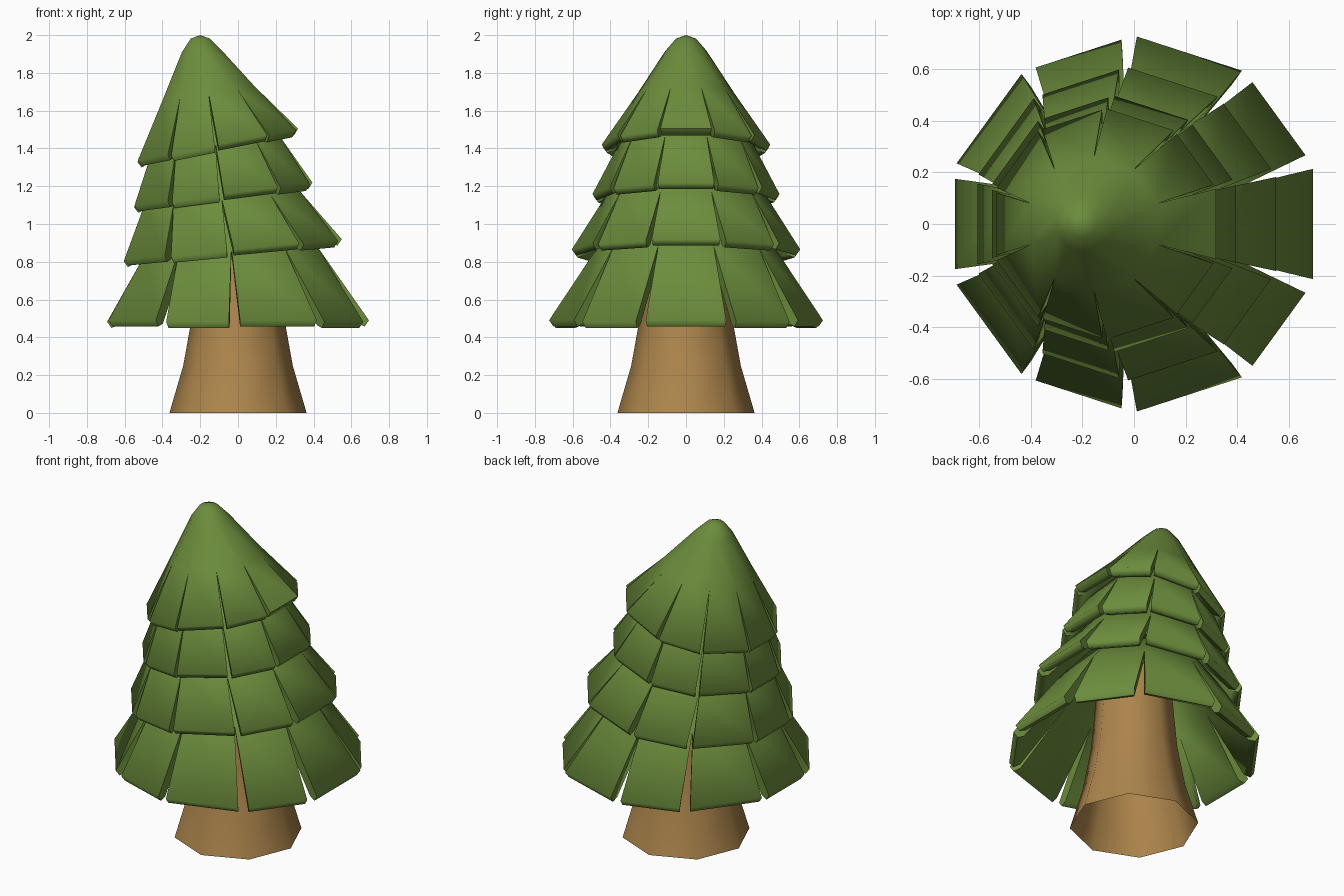
import bpy, bmesh, math
from mathutils import Vector

if "Cube" in bpy.data.objects:
    bpy.data.objects.remove(bpy.data.objects["Cube"])


def material(name, rgb):
    m = bpy.data.materials.new(name)
    m.diffuse_color = (*rgb, 1)
    m.use_nodes = True
    m.node_tree.nodes["Principled BSDF"].inputs["Base Color"].default_value = m.diffuse_color
    return m


GREEN = material("leaf green", (0.15, 0.265, 0.045))
BROWN = material("bark brown", (0.42, 0.235, 0.072))
FULL = math.tan(math.pi / 10)      # half width of a decagon side per unit radius


def finish(bm, name, mat, angle):
    bmesh.ops.remove_doubles(bm, verts=bm.verts, dist=0.0005)
    bmesh.ops.recalc_face_normals(bm, faces=bm.faces)
    me = bpy.data.meshes.new(name)
    bm.to_mesh(me)
    bm.free()
    me.materials.append(mat)
    ob = bpy.data.objects.new(name, me)
    bpy.context.collection.objects.link(ob)
    bpy.ops.object.select_all(action='DESELECT')
    ob.select_set(True)
    bpy.context.view_layer.objects.active = ob
    bpy.ops.object.shade_smooth_by_angle(angle=math.radians(angle))
    return ob


def branch_layer(name, wide_w, narrow_w, rings):
    """Hollow ten-sided skirt. Rings (centre x, radius, z, tilt) run from top
    to tip; the branches split apart below the second to last ring."""
    n = len(rings)
    cx, r, z, t = rings[-1]
    sx, sr, sz, st = rings[-2]
    tx, tr, tz, tt = rings[0]
    closed_top = tr == 0
    # (centre, radius, z, tilt, is_tip) round the whole cross-section
    section = [(*q, i == n - 1) for i, q in enumerate(rings)]
    section += [(cx, r - 0.022, z - 0.032, t, True),
                (cx, r - 0.06, z - 0.018, t, True),
                (sx, sr - 0.055, sz - 0.03, st, False),
                (tx, max(tr - 0.05, 0), tz - (0.1 if closed_top else 0.02), tt, False)]
    bm = bmesh.new()
    for k in range(10):
        a = k * math.pi / 5
        out = Vector((math.cos(a), math.sin(a)))
        side = Vector((-out.y, out.x))
        wide = k % 2 == 0
        edges = []
        for s in (-1, 1):
            col = []
            for px, pr, pz, pt, tip in section:
                w = (wide_w if wide else narrow_w) if tip else FULL
                p = out * pr + side * (s * w * pr)
                drop = 0.008 if tip and not wide else 0
                col.append(bm.verts.new((px + p.x, p.y, pz + pt * p.x - drop)))
            edges.append(col)
        lo, hi = edges
        m = len(section)
        for i in range(m - 1 if closed_top else m):
            j = (i + 1) % m
            bm.faces.new((lo[i], hi[i], hi[j], lo[j]))
        for col in edges:            # walls of the slits
            bm.faces.new(col[n - 2:m - 1])
    return finish(bm, name, GREEN, 75)


# Foliage: four overlapping skirts, leaning more towards the top
branch_layer("bottom_branches", 0.308, 0.252,
             [(-0.06, 0.30, 1.08, 0.05), (-0.035, 0.45, 0.87, 0.04), (0, 0.693, 0.49, 0.0)])
branch_layer("lower_middle_branches", 0.315, 0.27,
             [(-0.12, 0.26, 1.38, 0.1), (-0.085, 0.415, 1.13, 0.1), (-0.028, 0.577, 0.865, 0.095)])
branch_layer("upper_middle_branches", 0.318, 0.278,
             [(-0.15, 0.2, 1.62, 0.13), (-0.12, 0.335, 1.43, 0.13), (-0.078, 0.472, 1.158, 0.13)])
branch_layer("top_branches", 0.32, 0.285,
             [(-0.2, 0, 2.0, 0), (-0.2, 0.05, 1.982, 0), (-0.192, 0.105, 1.915, 0.05),
              (-0.155, 0.245, 1.69, 0.15), (-0.107, 0.425, 1.42, 0.2)])

# Trunk: flared octagon tube, open below, reaching up into the foliage
bm = bmesh.new()
loops = []
for r, z in ((0.363, 0), (0.29, 0.25), (0.245, 0.5), (0.205, 0.95)):
    loops.append([bm.verts.new((r * math.cos(i * math.pi / 4), r * math.sin(i * math.pi / 4), z))
                  for i in range(8)])
for a, b in zip(loops, loops[1:]):
    for i in range(8):
        j = (i + 1) % 8
        bm.faces.new((a[i], a[j], b[j], b[i]))
finish(bm, "trunk", BROWN, 50)
